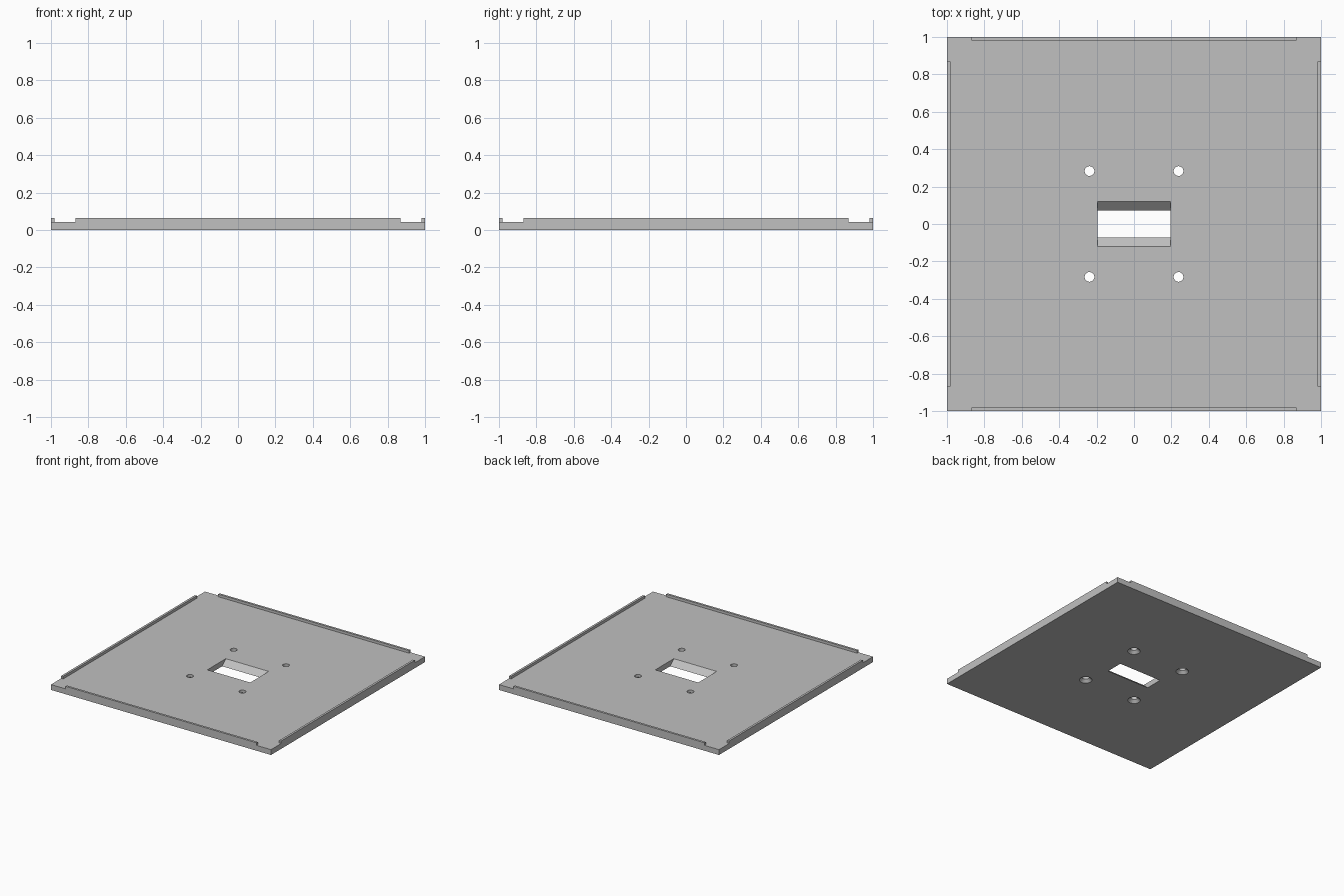
import bpy, bmesh, math

if "Cube" in bpy.data.objects:
    bpy.data.objects.remove(bpy.data.objects["Cube"])

TOP, FLOOR = 0.065, 0.044      # rim height and plate thickness
grey = bpy.data.materials.new("plain grey")
grey.diffuse_color = (0.53, 0.53, 0.53, 1)
grey.use_nodes = True
grey.node_tree.nodes["Principled BSDF"].inputs["Base Color"].default_value = grey.diffuse_color


def loft(name, rings):
    """Closed solid through a stack of rings: [(outline points, z), ...]."""
    bm = bmesh.new()
    loops = [[bm.verts.new((x, y, z)) for x, y in pts] for pts, z in rings]
    n = len(loops[0])
    for a, b in zip(loops, loops[1:]):
        for i in range(n):
            j = (i + 1) % n
            bm.faces.new((a[i], a[j], b[j], b[i]))
    bm.faces.new(loops[0][::-1])
    bm.faces.new(loops[-1])
    bmesh.ops.recalc_face_normals(bm, faces=bm.faces)
    me = bpy.data.meshes.new(name)
    bm.to_mesh(me)
    bm.free()
    me.materials.append(grey)
    ob = bpy.data.objects.new(name, me)
    bpy.context.collection.objects.link(ob)
    return ob


def rect(hx, hy):
    return [(-hx, -hy), (hx, -hy), (hx, hy), (-hx, hy)]


def circle(cx, cy, r, n=32):
    return [(cx + r * math.cos(2 * math.pi * i / n),
             cy + r * math.sin(2 * math.pi * i / n)) for i in range(n)]


plate = loft("base_plate", [(rect(1, 1), 0), (rect(1, 1), TOP)])
cutters = []

# Recess that leaves four edge lips with open corners
corner = [(0.868, -0.982), (0.868, -1.1), (1.1, -1.1), (1.1, -0.868), (0.982, -0.868)]
outline = []
for k in range(4):
    outline += corner
    corner = [(-y, x) for x, y in corner]
cutters.append(loft("recess_cutter", [(outline, FLOOR), (outline, 0.2)]))

# Central window, widening upwards on its front and back sides
slope = (0.12 - 0.072) / FLOOR
cutters.append(loft("window_cutter", [
    (rect(0.195, 0.072 - slope * 0.02), -0.02),
    (rect(0.195, 0.12 + slope * 0.01), FLOOR + 0.01)]))

# Four screw holes, countersunk from below
for sx in (-1, 1):
    for sy in (-1, 1):
        cx, cy = sx * 0.238, sy * 0.283
        cutters.append(loft("hole_cutter", [
            (circle(cx, cy, 0.058), -0.01),
            (circle(cx, cy, 0.026), 0.022),
            (circle(cx, cy, 0.026), 0.1)]))

bpy.context.view_layer.objects.active = plate
plate.select_set(True)
for c in cutters:
    m = plate.modifiers.new("cut", 'BOOLEAN')
    m.operation = 'DIFFERENCE'
    m.solver = 'EXACT'
    m.object = c
    bpy.ops.object.modifier_apply(modifier=m.name)
for c in cutters:
    bpy.data.objects.remove(c, do_unlink=True)
bpy.ops.object.shade_smooth_by_angle(angle=math.radians(30))
